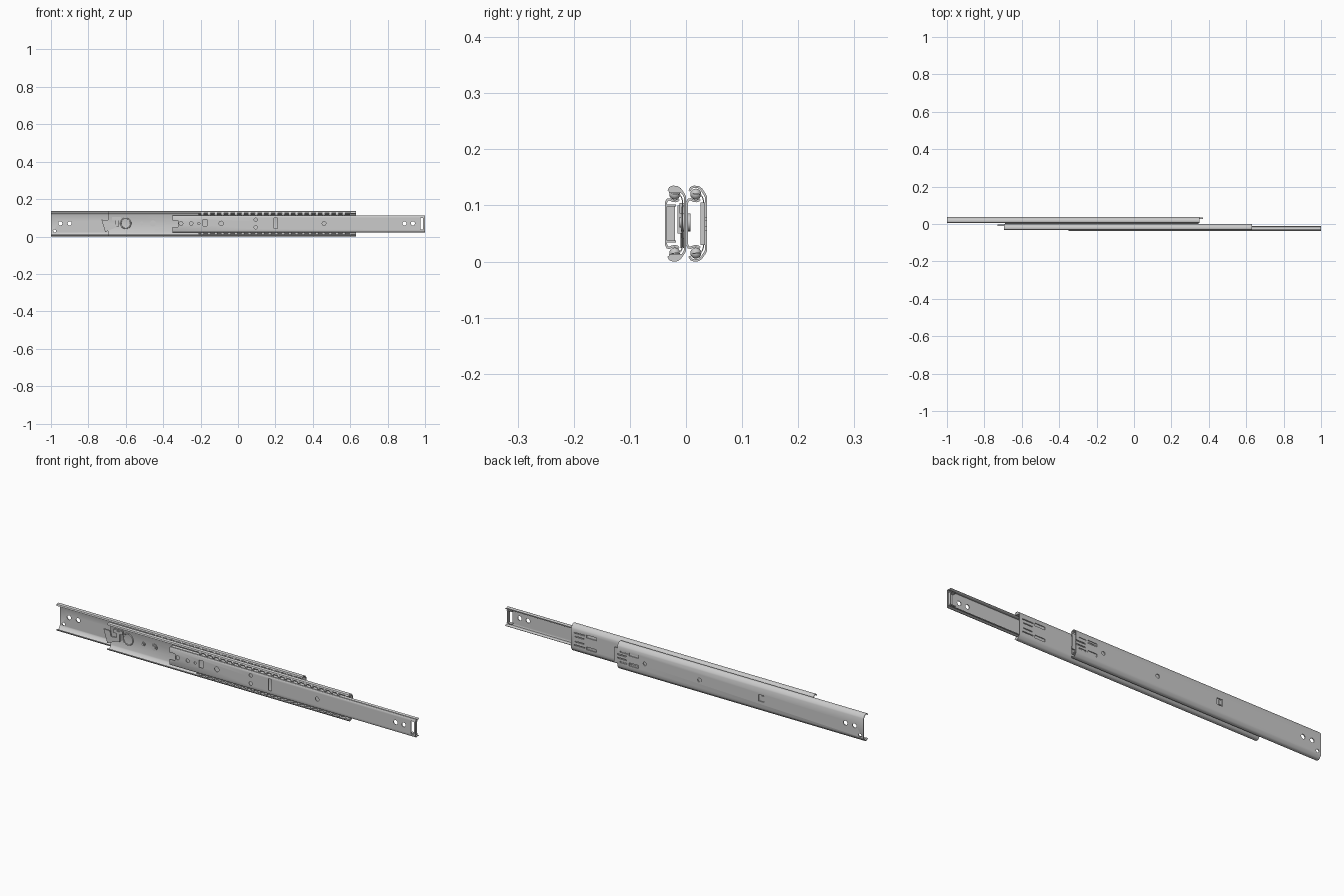
import bpy, bmesh, math
from mathutils import Vector, Matrix

if "Cube" in bpy.data.objects:
    bpy.data.objects.remove(bpy.data.objects["Cube"])

CZ = 0.0677          # mid height of the slide
STEP = -0.0375       # front slide stage sits this far ahead of the back stage


def finish(name, bm, smooth=True):
    bmesh.ops.recalc_face_normals(bm, faces=bm.faces)
    me = bpy.data.meshes.new(name)
    bm.to_mesh(me)
    bm.free()
    ob = bpy.data.objects.new(name, me)
    bpy.context.collection.objects.link(ob)
    bpy.ops.object.select_all(action='DESELECT')
    ob.select_set(True)
    bpy.context.view_layer.objects.active = ob
    if smooth:
        bpy.ops.object.shade_smooth_by_angle(angle=math.radians(35))
    return ob


def add_box(bm, x0, x1, y0, y1, z0, z1):
    m = Matrix.Translation(((x0 + x1) / 2, (y0 + y1) / 2, (z0 + z1) / 2)) @ \
        Matrix.Diagonal((x1 - x0, y1 - y0, z1 - z0, 1))
    bmesh.ops.create_cube(bm, size=1, matrix=m)


def add_disc(bm, x, z, r, y0, y1, seg=20):
    m = Matrix.Translation((x, (y0 + y1) / 2, z)) @ Matrix.Rotation(math.pi / 2, 4, 'X')
    bmesh.ops.create_cone(bm, cap_ends=True, segments=seg, radius1=r, radius2=r,
                          depth=y1 - y0, matrix=m)


def add_prism(bm, pts, y0, y1):
    a = [bm.verts.new((x, y0, z)) for x, z in pts]
    b = [bm.verts.new((x, y1, z)) for x, z in pts]
    bm.faces.new(a)
    bm.faces.new(b[::-1])
    for i in range(len(pts)):
        j = (i + 1) % len(pts)
        bm.faces.new((a[i], a[j], b[j], b[i]))


def rail(name, half, dy, x0, x1, t, holes=(), slots=()):
    """Sheet-metal section (upper half, mirrored) swept along x, with punched web."""
    line = [Vector((y + dy, -z)) for y, z in reversed(half)] + [Vector((y + dy, z)) for y, z in half]
    sides = []
    for i, p in enumerate(line):
        a = (p - line[i - 1]).normalized() if i else (line[1] - p).normalized()
        b = (line[i + 1] - p).normalized() if i < len(line) - 1 else a
        d = (a + b).normalized()
        n = Vector((-d.y, d.x)) * (t / 2 / max(0.5, d.dot(a)))
        sides.append((p + n, p - n))
    bm = bmesh.new()
    rows = [[bm.verts.new((x, q.x, q.y + CZ)) for x in (x0, x1) for q in s] for s in sides]
    for r, s in zip(rows, rows[1:]):
        for i, j in ((0, 1), (1, 3), (3, 2), (2, 0)):
            bm.faces.new((r[i], r[j], s[j], s[i]))
    for r in (rows[0], rows[-1]):
        bm.faces.new((r[0], r[1], r[3], r[2]))
    ob = finish(name, bm, False)
    if holes or slots:
        cb = bmesh.new()
        for x, z, r in holes:
            add_disc(cb, x, z, r, -0.1, 0.1)
        for a, b, c, d in slots:
            add_box(cb, a, b, -0.1, 0.1, c, d)
        cut = finish(name + "_cutter", cb, False)
        cut.hide_render = True
        bpy.context.view_layer.objects.active = ob
        mod = ob.modifiers.new("punch", 'BOOLEAN')
        mod.operation, mod.solver, mod.object = 'DIFFERENCE', 'EXACT', cut
        bpy.ops.object.modifier_apply(modifier=mod.name)
        bpy.data.objects.remove(cut)
    bpy.ops.object.select_all(action='DESELECT')
    ob.select_set(True)
    bpy.context.view_layer.objects.active = ob
    bpy.ops.object.shade_smooth_by_angle(angle=math.radians(35))
    return ob


def mirrored(boxes):
    return [(a, b, c, d) for a, b, c, d in boxes] + \
           [(a, b, 2 * CZ - d, 2 * CZ - c) for a, b, c, d in boxes]


# Cross-sections as (y, height from centre)
CHANNEL = [(.0355, .048), (.033, .053), (.027, .0615), (.022, .065), (.014, .0657),
           (.009, .0635), (.006, .058)]
INNER = [(.002, .038), (.0045, .0425), (.008, .0432), (.013, .0408), (.018, .040),
         (.022, .041), (.025, .0435)]
CAGE = [(.031, .042), (.029, .048), (.025, .052), (.012, .0535)]

# Back stage: fixed outer channel and the inner member running in it
rail("outer_channel", CHANNEL, 0, -1, .35, .004,
     holes=[(-.95, .07, .011), (-.9, .07, .011), (-.98, .03, .008), (-.1, .0677, .010), (.2, .0677, .009)],
     slots=[(-.455, -.425, .052, .084)] +
     mirrored([(.235, .285, .085, .1), (.295, .335, .09, .097), (.30, .35, .074, .079)]))
rail("middle_inner_member", INNER, 0, -.69, .345, .004,
     holes=[(-.1, .0677, .010)], slots=[(-.02, .05, .055, .08)])

# Front stage: channel fixed back to back, and the sliding drawer member
rail("middle_channel", CHANNEL, STEP, -.695, .63, .004,
     holes=[(-.2, .0677, .008)],
     slots=mirrored([(.49, .545, .09, .104), (.555, .615, .096, .1), (.56, .61, .078, .082)]))
rail("drawer_member", INNER, STEP, -.35, 1, .004,
     holes=[(-.305, .07, .010), (-.25, .07, .009), (-.21, .07, .006), (-.09, .07, .012),
            (.095, .05, .009), (.095, .09, .009), (.46, .07, .010), (.89, .07, .011), (.935, .07, .011)],
     slots=[(-.36, -.32, .052, .086), (-.187, -.165, .055, .09), (.193, .21, .042, .1),
            (.976, .99, .036, .1)])

# Ball cages and balls for both stages
for label, dy, x0, x1 in (("back", 0, -.48, .335), ("front", STEP, -.21, .6)):
    rail(label + "_ball_cage", CAGE, dy, x0, x1, .002)
    bm = bmesh.new()
    n = int((x1 - x0) / .036)
    for i in range(n):
        for s in (-1, 1):
            p = Matrix.Translation((x0 + .02 + i * .036, .0175 + dy, CZ + s * .0525))
            bmesh.ops.create_uvsphere(bm, u_segments=12, v_segments=8, radius=.0098, matrix=p)
    finish(label + "_balls", bm)

# Plastic bumpers closing the lips at the end of the middle channel
bm = bmesh.new()
for s in (-1, 1):
    pts = [(y + STEP, CZ + s * z) for y, z in
           ((.031, .054), (.026, .0615), (.021, .064), (.014, .0645), (.008, .060), (.007, .055))]
    a, b = ([bm.verts.new((x, y, z)) for y, z in pts] for x in (.605, .629))
    bm.faces.new(a)
    bm.faces.new(b)
    for i in range(len(pts)):
        j = (i + 1) % len(pts)
        bm.faces.new((a[i], a[j], b[j], b[i]))
finish("end_bumpers", bm)

# Release latch: tilted plate, finger tab and ring spring
bm = bmesh.new()
add_prism(bm, [(-.73, .09), (-.71, .024), (-.64, .054), (-.648, .066), (-.69, .062), (-.695, .088)], -.010, -.003)
add_box(bm, -.675, -.625, -.012, -.003, .086, .104)
add_box(bm, -.655, -.64, -.015, -.003, .05, .1)
finish("release_latch", bm)
bpy.ops.mesh.primitive_torus_add(location=(-.6, -.005, .07), rotation=(math.pi / 2, 0, 0), major_radius=.027,
                                 minor_radius=.003, major_segments=32, minor_segments=8)
bpy.context.object.name = "latch_spring"
bpy.ops.object.shade_smooth_by_angle()

# Rivets joining the two middle parts
bm = bmesh.new()
for x, r in ((-.515, .010), (-.455, .016)):
    add_disc(bm, x, .07, r, -.009, .008)
    add_disc(bm, x, .07, r * .6, -.012, -.009)
finish("rivets", bm)

# Bent stop tabs: punched tab on the outer channel and end frame on the drawer member
bm = bmesh.new()
add_box(bm, -.453, -.438, .026, .037, .056, .08)
finish("outer_stop_tab", bm, False)
bm = bmesh.new()
for z in (.034, .098):
    add_box(bm, .968, .998, -.035, -.018, z, z + .004)
add_box(bm, .991, .995, -.035, -.02, .038, .098)
finish("drawer_end_frame", bm, False)
# Plastic guide block holding the drawer member end
bm = bmesh.new()
for s in (-1, 1):
    add_box(bm, .24, .37, .0265, .034, CZ + s * .031 - .006, CZ + s * .031 + .006)
add_box(bm, .352, .368, .026, .034, .03, .105)
finish("outer_end_guide", bm, False)
